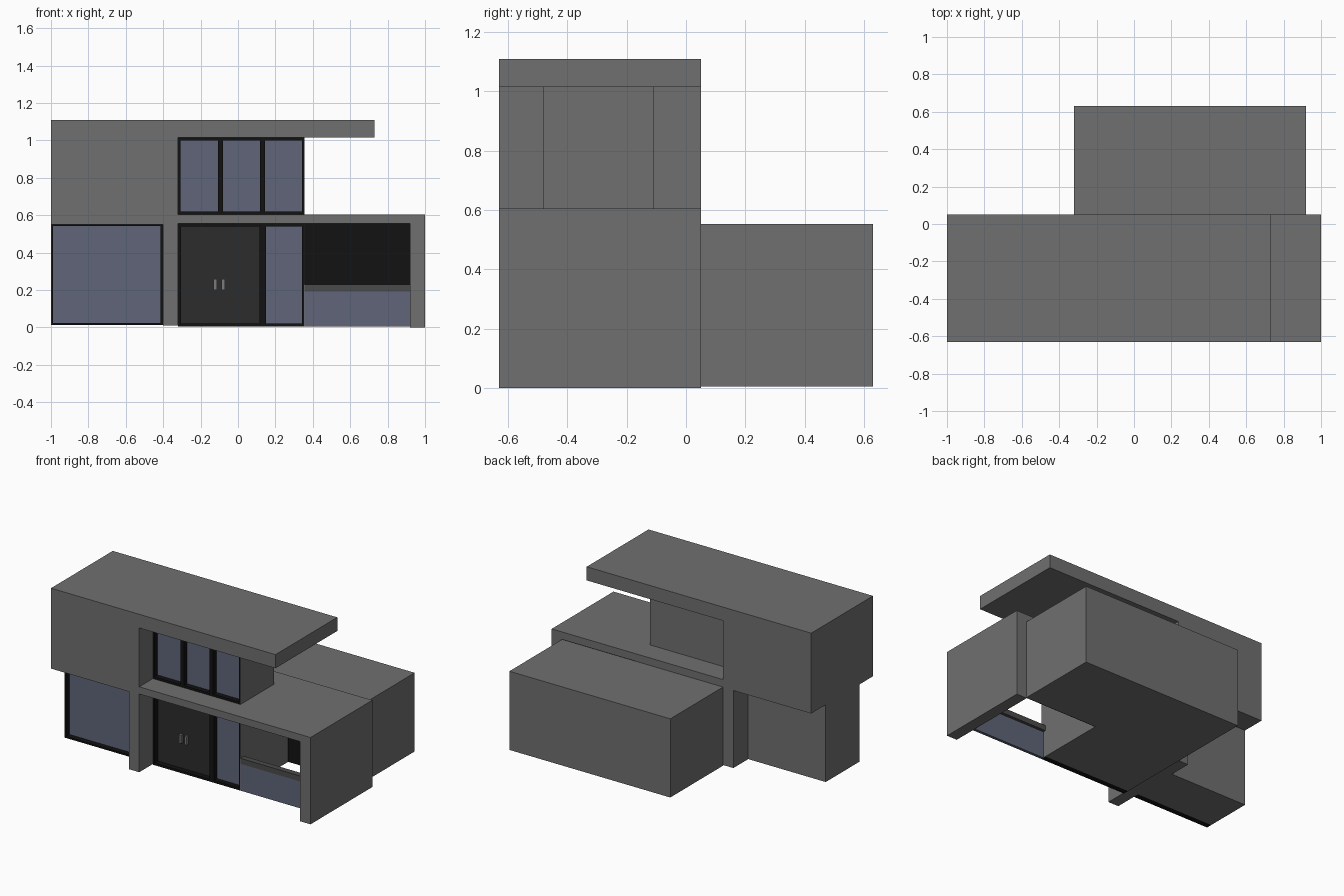
import bpy, bmesh
from mathutils import Matrix, Vector

if "Cube" in bpy.data.objects:
    bpy.data.objects.remove(bpy.data.objects["Cube"])


def material(name, r, g, b):
    m = bpy.data.materials.new(name)
    m.diffuse_color = (r, g, b, 1)
    m.use_nodes = True
    m.node_tree.nodes["Principled BSDF"].inputs["Base Color"].default_value = m.diffuse_color
    return m


GREY = material("render_grey", 0.16, 0.16, 0.16)
BLACK = material("frame_black", 0.006, 0.006, 0.006)
DOOR = material("door_dark", 0.025, 0.025, 0.025)
GLASS = material("glass_blue", 0.115, 0.13, 0.19)
RAIL = material("rail_dark", 0.07, 0.07, 0.07)
METAL = material("handle_metal", 0.2, 0.2, 0.2)


def boxes(name, mat, *bounds):
    """One object from boxes given as (x0, x1, y0, y1, z0, z1)."""
    bm = bmesh.new()
    for x0, x1, y0, y1, z0, z1 in bounds:
        centre = Vector((x0 + x1, y0 + y1, z0 + z1)) / 2
        size = Matrix.Diagonal((x1 - x0, y1 - y0, z1 - z0, 1))
        bmesh.ops.create_cube(bm, size=1, matrix=Matrix.Translation(centre) @ size)
    mesh = bpy.data.meshes.new(name)
    bm.to_mesh(mesh)
    bm.free()
    mesh.materials.append(mat)
    obj = bpy.data.objects.new(name, mesh)
    bpy.context.collection.objects.link(obj)
    return obj


FRONT, BACK = -0.63, 0.05      # outer faces of the main volume
WALL, PANE = -0.48, -0.44      # recessed facade and its glazing plane


def glazing(name, x0, x1, z0, z1, rim, panes):
    """Black frame with an upright between neighbouring (x0, x1, material) panes."""
    edges = [x0] + [v for p in panes for v in p[:2]] + [x1]
    bars = [(a, b, WALL, PANE, z0 + rim, z1 - rim)
            for a, b in zip(edges[::2], edges[1::2])]
    rails = [(x0, x1, WALL, PANE, z0, z0 + rim), (x0, x1, WALL, PANE, z1 - rim, z1)]
    boxes(name + "_frame", BLACK, *bars, *rails)
    for i, (a, b, mat) in enumerate(panes):
        boxes(f"{name}_panel_{i + 1}", mat, (a, b, PANE - 0.005, PANE, z0 + rim, z1 - rim))


# Upper floor: solid left block, cantilevered roof, recessed room
boxes("upper_left_block", GREY, (-1, -0.32, FRONT, BACK, 0.55, 1.11))
boxes("roof_slab", GREY, (-0.32, 0.73, FRONT, BACK, 1.015, 1.11))
boxes("upper_room", GREY, (-0.32, 0.355, PANE, -0.11, 0.605, 1.015),
      (0.352, 0.355, WALL, PANE, 0.605, 1.015))
glazing("upper_window", -0.32, 0.352, 0.605, 1.015, 0.015,
        [(-0.307, -0.107, GLASS), (-0.08, 0.118, GLASS), (0.145, 0.342, GLASS)])

# Middle slab, right end wall and left dividing wall
boxes("floor_slab", GREY, (-0.32, 1, FRONT, BACK, 0.555, 0.605))
boxes("right_end_wall", GREY, (0.92, 1, FRONT, BACK, 0, 0.555))
boxes("dividing_wall", GREY, (-0.40, -0.32, FRONT, BACK, 0.01, 0.55))

# Left wing with one large window
boxes("left_wing", GREY, (-1, -0.40, PANE, -0.11, 0.012, 0.55),
      (-1, -0.998, WALL, PANE, 0.012, 0.55))
glazing("left_window", -0.998, -0.40, 0.012, 0.555, 0.012, [(-0.988, -0.414, GLASS)])

# Entrance hall with double door and side light
boxes("entrance_hall", GREY, (-0.32, 0.355, PANE, BACK, 0.005, 0.555),
      (0.352, 0.355, WALL, PANE, 0.005, 0.555))
glazing("entrance", -0.32, 0.352, 0.005, 0.555, 0.016,
        [(-0.306, 0.115, DOOR), (0.15, 0.342, GLASS)])
for side, x in (("left", -0.122), ("right", -0.079)):
    boxes(f"door_handle_{side}", METAL, (x - 0.009, x + 0.009, -0.465, PANE, 0.20, 0.26))

# Open terrace: dark rear wall, glass balustrade and rail
boxes("terrace_rear_wall", BLACK, (0.355, 0.92, BACK - 0.005, BACK, 0.005, 0.555))
boxes("balustrade_glass", GLASS, (0.355, 0.92, WALL, WALL + 0.02, 0.005, 0.192))
boxes("balustrade_rail", RAIL, (0.355, 0.92, WALL, PANE, 0.192, 0.23))

# Rear block
boxes("rear_block", GREY, (-0.32, 0.92, BACK, 0.63, 0.005, 0.553))
